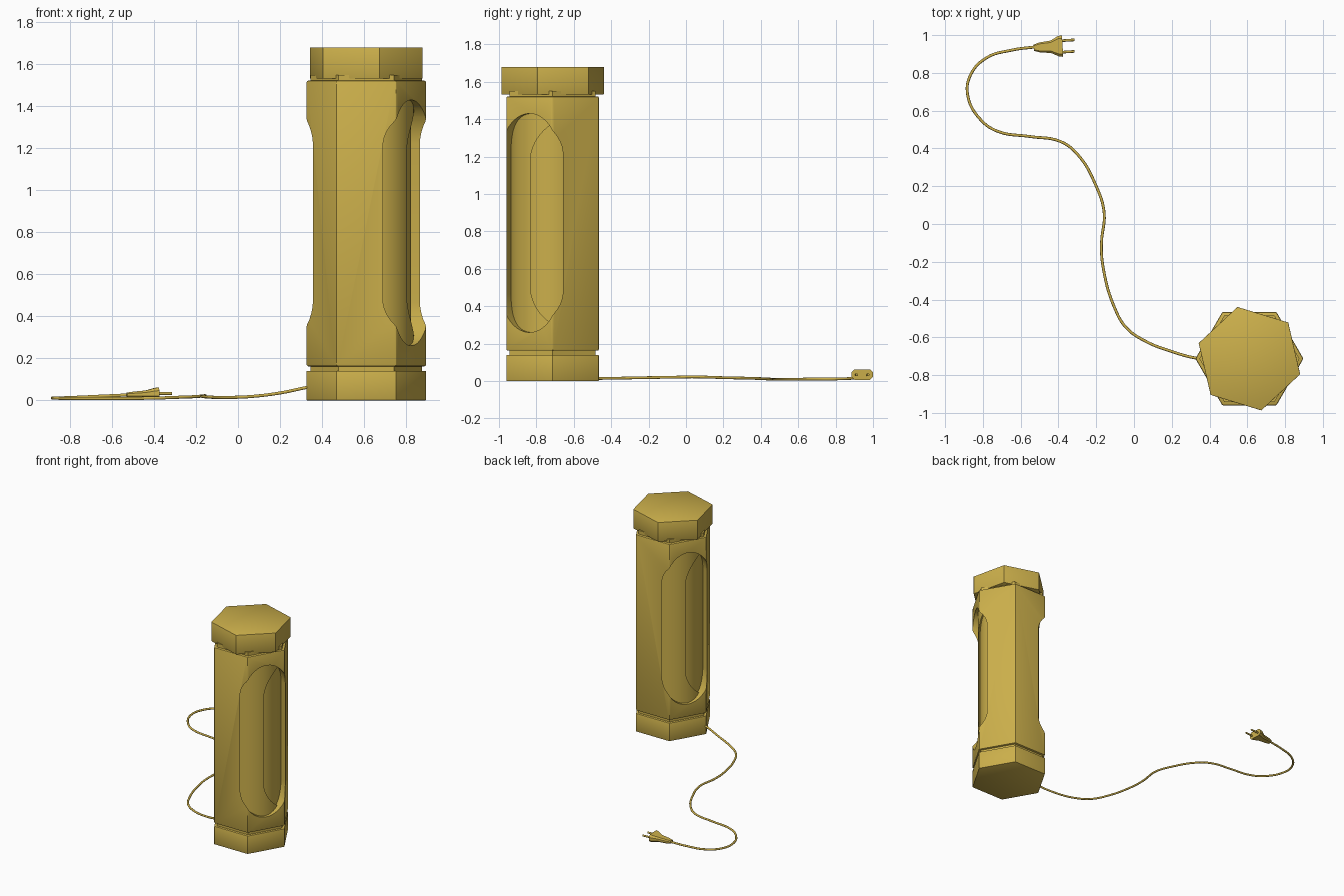
import bpy, bmesh, math
from mathutils import Vector, Matrix

if "Cube" in bpy.data.objects:
    bpy.data.objects.remove(bpy.data.objects["Cube"], do_unlink=True)

CX, CY, R = 0.611, -0.713, 0.285

brass = bpy.data.materials.new("warm brass")
brass.use_nodes = True
brass.diffuse_color = (0.6, 0.43, 0.07, 1)
brass.node_tree.nodes["Principled BSDF"].inputs["Base Color"].default_value = brass.diffuse_color


def finish(name, bm, angle=30):
    bmesh.ops.recalc_face_normals(bm, faces=bm.faces)
    mesh = bpy.data.meshes.new(name)
    bm.to_mesh(mesh)
    bm.free()
    ob = bpy.data.objects.new(name, mesh)
    bpy.context.collection.objects.link(ob)
    mesh.materials.append(brass)
    smooth(ob, angle)
    return ob


def activate(ob):
    bpy.ops.object.select_all(action="DESELECT")
    ob.select_set(True)
    bpy.context.view_layer.objects.active = ob


def smooth(ob, angle=30):
    activate(ob)
    bpy.ops.object.shade_smooth_by_angle(angle=math.radians(angle))


def prism(name, sides, radius, z0, z1, turn=0, bevel=0):
    """Upright prism on the lamp axis, with a corner at the angle turn."""
    bm = bmesh.new()
    at = Matrix.Translation((CX, CY, (z0 + z1) / 2)) @ Matrix.Rotation(math.radians(turn), 4, "Z")
    bmesh.ops.create_cone(bm, cap_ends=True, segments=sides, radius1=radius,
                          radius2=radius, depth=z1 - z0, matrix=at)
    if bevel:
        bmesh.ops.bevel(bm, geom=bm.edges[:], offset=bevel, segments=2, profile=0.5, affect="EDGES")
    return finish(name, bm)


def cut(ob, cutter):
    mod = ob.modifiers.new("cut", "BOOLEAN")
    mod.object, mod.operation, mod.solver = cutter, "DIFFERENCE", "EXACT"
    activate(ob)
    bpy.ops.object.modifier_apply(modifier="cut")
    bpy.data.objects.remove(cutter, do_unlink=True)
    smooth(ob)


def window_cutter(half_width, z0, z1, arch, turn):
    """Round-ended slot running right through the axis."""
    bm = bmesh.new()
    rot = Matrix.Translation((CX, CY, 0)) @ Matrix.Rotation(math.radians(turn), 4, "Z")
    ring = []
    for i in range(48):
        a = 2 * math.pi * (i + 0.5) / 48
        base = z1 - arch if math.sin(a) > 0 else z0 + arch
        ring.append(bm.verts.new(rot @ Vector((-0.5, half_width * math.cos(a), base + arch * math.sin(a)))))
    face = bm.faces.new(ring)
    out = bmesh.ops.extrude_face_region(bm, geom=[face])
    moved = [v for v in out["geom"] if isinstance(v, bmesh.types.BMVert)]
    bmesh.ops.translate(bm, vec=rot.to_3x3() @ Vector((1, 0, 0)), verts=moved)
    return finish("window_cutter", bm)


def loft(name, sections):
    """Skin chamfered rectangles given as (centre, half width, half height)."""
    bm = bmesh.new()
    rings = []
    for (x, y, z), w, h in sections:
        c = min(w, h) * 0.55
        outline = [(w, h - c), (w - c, h), (c - w, h), (-w, h - c),
                   (-w, c - h), (c - w, -h), (w - c, -h), (w, c - h)]
        rings.append([bm.verts.new((x - 0.06 * dy, y + dy, z + dz)) for dy, dz in outline])
    for a, b in zip(rings, rings[1:]):
        for i in range(8):
            j = (i + 1) % 8
            bm.faces.new((a[i], a[j], b[j], b[i]))
    bm.faces.new(rings[0])
    bm.faces.new(rings[-1])
    return finish(name, bm)


def tube(name, points, radius):
    curve = bpy.data.curves.new(name, "CURVE")
    curve.dimensions = "3D"
    curve.bevel_depth, curve.bevel_resolution = radius, 3
    curve.resolution_u = 6
    curve.use_fill_caps = True
    spline = curve.splines.new("BEZIER")
    spline.bezier_points.add(len(points) - 1)
    for bp, co in zip(spline.bezier_points, points):
        bp.co = co
        bp.handle_left_type = bp.handle_right_type = "AUTO"
    curve.materials.append(brass)
    ob = bpy.data.objects.new(name, curve)
    bpy.context.collection.objects.link(ob)
    activate(ob)
    bpy.ops.object.convert(target="MESH")
    smooth(bpy.context.object, 40)


# Foot, joint and neck
prism("base", 6, R, 0, 0.14, 30, 0.003)
prism("base_joint", 6, R - 0.02, 0.13, 0.18, 30)
prism("neck", 6, R - 0.02, 1.50, 1.55, 30)

# Six-sided housing with a window through two opposite corners
housing = prism("housing", 6, R + 0.001, 0.162, 1.522, 30, 0.008)
cut(housing, window_cutter(0.175, 0.26, 1.43, 0.22, -30))

# Turning shutter inside, its window offset, and the core behind it
shutter = prism("shutter", 96, 0.226, 0.2, 1.48)
cut(shutter, window_cutter(0.175, 0.285, 1.395, 0.22, 19))
prism("inner_core", 96, 0.213, 0.2, 1.48)

# Turned lid with finger dimples on two opposite corners
lid = prism("lid", 6, 0.281, 1.532, 1.68, 13, 0.002)
for angle in (13, 193):
    a = math.radians(angle)
    bm = bmesh.new()
    bmesh.ops.create_uvsphere(bm, u_segments=32, v_segments=16, radius=0.05, matrix=Matrix.Translation(
        (CX + 0.3 * math.cos(a), CY + 0.3 * math.sin(a), 1.606)))
    cut(lid, finish("dimple_cutter", bm))

# Cable lying on the ground
tube("cable", [(0.4, -0.715, 0.075), (0.33, -0.71, 0.062), (0.2, -0.675, 0.035), (0.06, -0.62, 0.018),
               (-0.04, -0.55, 0.014), (-0.1, -0.45, 0.014), (-0.165, -0.22, 0.018), (-0.172, -0.1, 0.02),
               (-0.158, 0.06, 0.022), (-0.2, 0.2, 0.018), (-0.3, 0.37, 0.014), (-0.39, 0.437, 0.011),
               (-0.55, 0.463, 0.009), (-0.72, 0.49, 0.009), (-0.81, 0.55, 0.009), (-0.88, 0.68, 0.011),
               (-0.865, 0.79, 0.011), (-0.78, 0.88, 0.014), (-0.65, 0.92, 0.02), (-0.52, 0.938, 0.026)], 0.0075)

# Flared plug and its two prongs
loft("plug", [((-0.53, 0.933, 0.026), 0.017, 0.011), ((-0.50, 0.935, 0.027), 0.026, 0.014),
              ((-0.44, 0.938, 0.029), 0.033, 0.018), ((-0.40, 0.941, 0.033), 0.054, 0.025),
              ((-0.378, 0.942, 0.034), 0.057, 0.028)])
for side, y in (("left", 0.974), ("right", 0.913)):
    tube("prong_" + side, [(-0.39, y - 0.004, 0.033), (-0.314, y + 0.001, 0.033)], 0.007)
